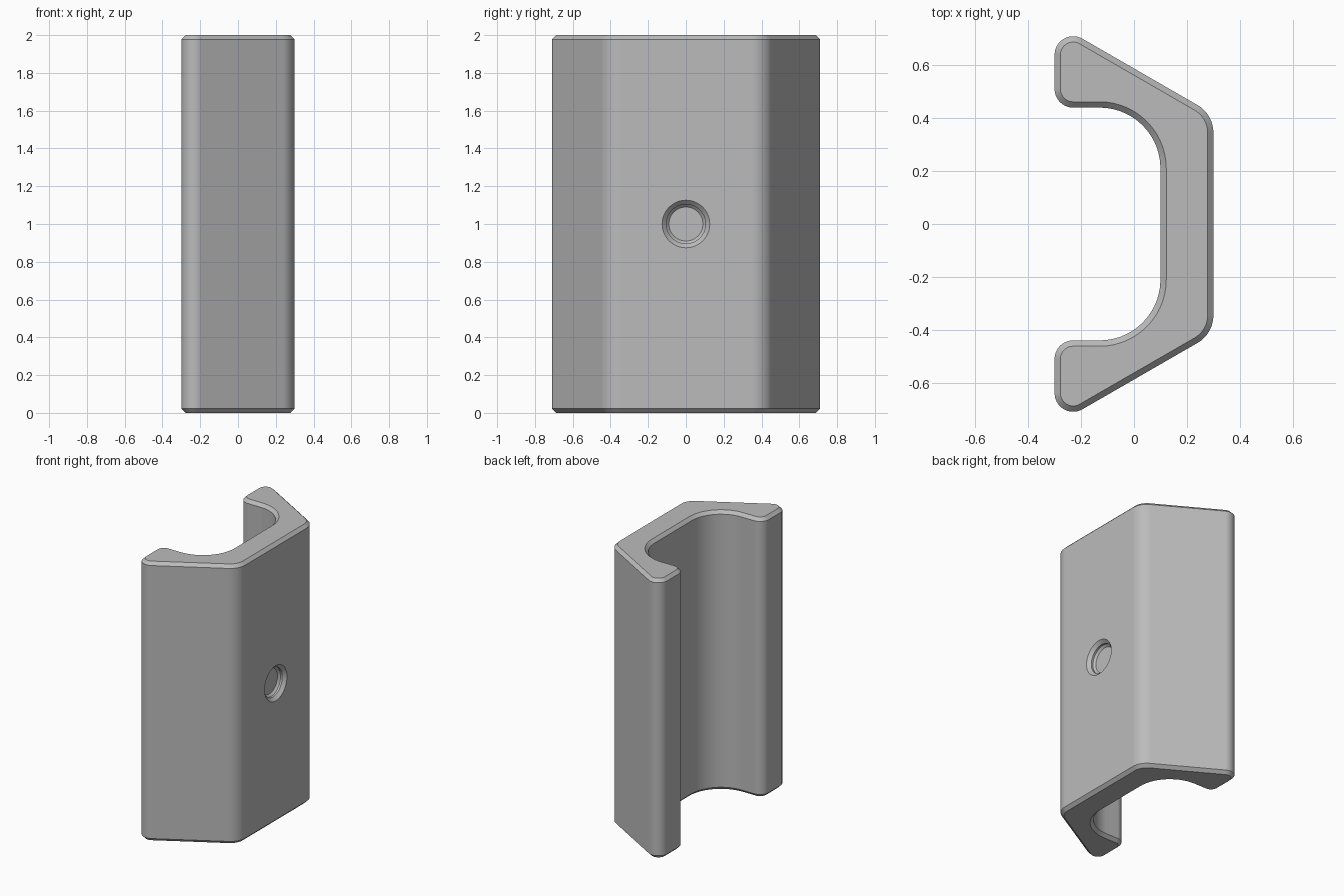
import bpy, math
from mathutils import Vector

if "Cube" in bpy.data.objects:
    bpy.data.objects.remove(bpy.data.objects["Cube"], do_unlink=True)

HEIGHT = 2.0
CHAMFER = 0.022

grey = bpy.data.materials.new("plain_grey")
grey.use_nodes = True
colour = (0.5, 0.5, 0.5, 1)
grey.diffuse_color = colour
grey.node_tree.nodes["Principled BSDF"].inputs["Base Color"].default_value = colour


def rounded_profile(corners, steps=14):
    """Counter-clockwise fillet points, each with its outward normal."""
    out = []
    for i, (x, y, r) in enumerate(corners):
        p = Vector((x, y))
        a = (p - Vector(corners[i - 1][:2])).normalized()
        b = (Vector(corners[(i + 1) % len(corners)][:2]) - p).normalized()
        turn = math.atan2(a.x * b.y - a.y * b.x, a.dot(b))
        side = 1 if turn > 0 else -1
        start = p - a * r * math.tan(abs(turn) / 2)
        n0 = Vector((a.y, -a.x))
        centre = start - n0 * r * side
        ang = math.atan2(n0.y, n0.x)
        for k in range(steps + 1):
            t = ang + turn * k / steps
            n = Vector((math.cos(t), math.sin(t)))
            out.append((centre + n * r * side, n))
    return out


def loft(name, rings):
    """Solid through a stack of matching rings, capped at both ends."""
    n = len(rings[0])
    verts = [v for ring in rings for v in ring]
    faces = [(j * n + i, j * n + (i + 1) % n, (j + 1) * n + (i + 1) % n, (j + 1) * n + i)
             for j in range(len(rings) - 1) for i in range(n)]
    faces += [tuple(reversed(range(n))), tuple(range(len(verts) - n, len(verts)))]
    mesh = bpy.data.meshes.new(name)
    mesh.from_pydata(verts, [], faces)
    mesh.materials.append(grey)
    obj = bpy.data.objects.new(name, mesh)
    bpy.context.collection.objects.link(obj)
    return obj


# Channel body: outline mirrored about the x axis, chamfered at both ends
half = [(0.3, 0.415, 0.12), (-0.3, 0.761, 0.07), (-0.3, 0.44, 0.07), (0.1, 0.44, 0.23)]
outline = rounded_profile(half + [(x, -y, r) for x, y, r in reversed(half)])
levels = [(0, CHAMFER), (CHAMFER, 0), (HEIGHT - CHAMFER, 0), (HEIGHT, CHAMFER)]
body = loft("channel_body", [[(*(p - n * inset), z) for p, n in outline] for z, inset in levels])

# Shallow stepped recess in the outer wall
recess = [(0.25, 0.09), (0.264, 0.104), (0.278, 0.104), (0.3, 0.126), (0.32, 0.146)]
SIDES = 48
turns = [2 * math.pi * i / SIDES for i in range(SIDES)]
cutter = loft("recess_cutter", [[(x, r * math.cos(t), HEIGHT / 2 + r * math.sin(t))
                                 for t in turns] for x, r in recess])
cutter.hide_render = True

cut = body.modifiers.new("recess", "BOOLEAN")
cut.operation = "DIFFERENCE"
cut.solver = "EXACT"
cut.object = cutter
bpy.ops.object.select_all(action="DESELECT")
bpy.context.view_layer.objects.active = body
body.select_set(True)
bpy.ops.object.modifier_apply(modifier=cut.name)
bpy.data.objects.remove(cutter, do_unlink=True)

# Smooth rounded corners, crisp chamfers
bpy.ops.object.shade_smooth_by_angle(angle=math.radians(25))
weighted = body.modifiers.new("flat_walls", "WEIGHTED_NORMAL")
weighted.keep_sharp = True
